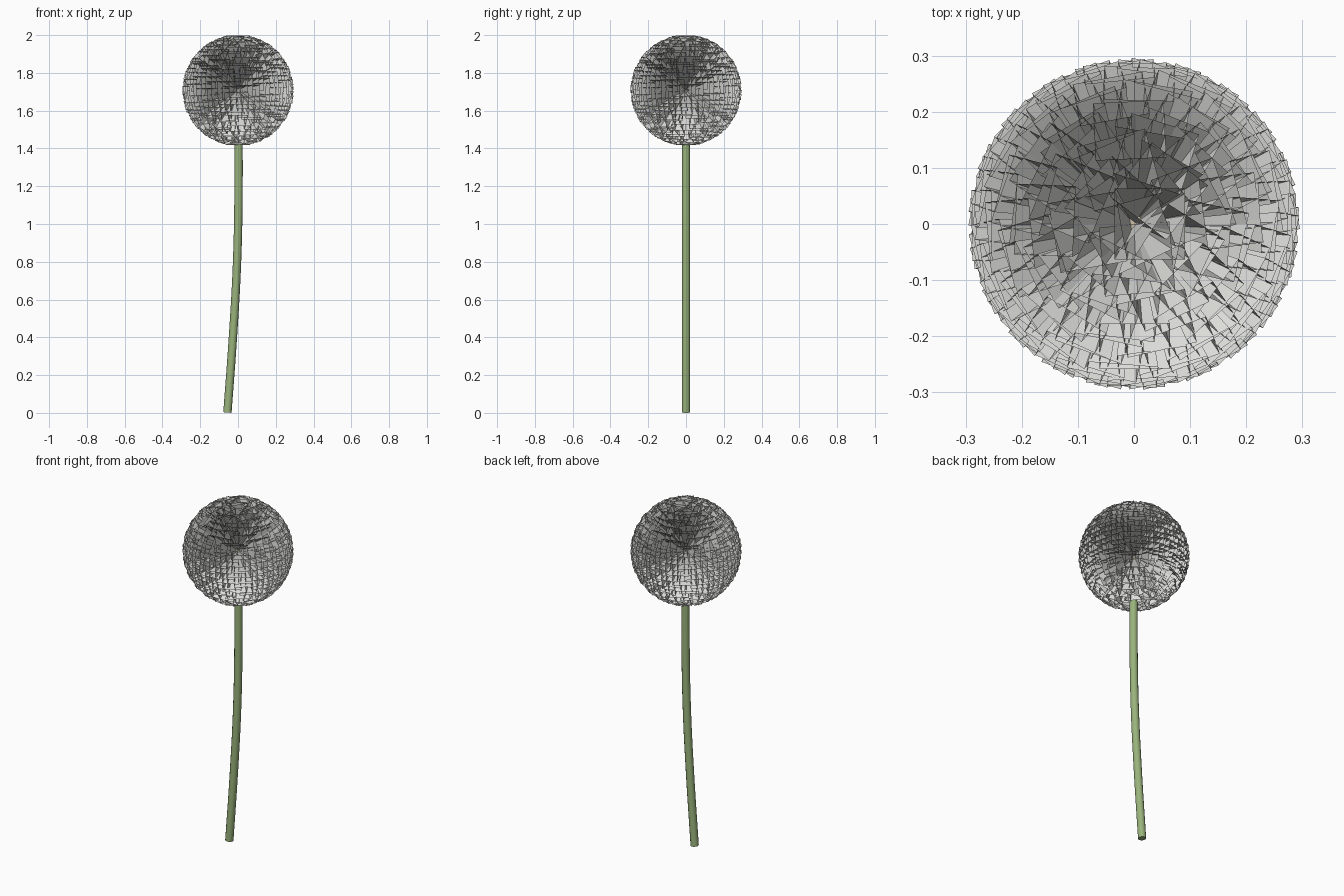
import bpy
import bmesh
import math
from mathutils import Vector, Matrix

cube = bpy.data.objects.get("Cube")
if cube:
    bpy.data.objects.remove(cube, do_unlink=True)

CENTER = Vector((0, 0, 1.708))
RADIUS = 0.296        # reach of the outer corners of the seeds
HALF_WIDTH = 0.063    # half the side of each open square tuft
SEEDS = 200


def material(name, color):
    mat = bpy.data.materials.new(name)
    mat.use_nodes = True
    mat.diffuse_color = (*color, 1)
    bsdf = mat.node_tree.nodes["Principled BSDF"]
    bsdf.inputs["Base Color"].default_value = (*color, 1)
    bsdf.inputs["Roughness"].default_value = 0.9
    return mat


def add_object(name, data, mat):
    obj = bpy.data.objects.new(name, data)
    bpy.context.collection.objects.link(obj)
    data.materials.append(mat)
    return obj


fluff_white = material("fluff white", (0.72, 0.72, 0.70))
core_beige = material("core beige", (0.60, 0.52, 0.38))
stem_green = material("stem green", (0.32, 0.45, 0.20))

# Stem: a round tube that leans at the foot and straightens under the head
curve = bpy.data.curves.new("stem", "CURVE")
curve.dimensions = "3D"
curve.bevel_depth = 0.022
curve.bevel_resolution = 4
curve.resolution_u = 5
curve.use_fill_caps = True
path = [(-0.056, 0.002), (-0.027, 0.4), (-0.005, 0.8), (0.003, 1.2), (0, 1.69)]
spline = curve.splines.new("BEZIER")
spline.bezier_points.add(len(path) - 1)
for point, (x, z) in zip(spline.bezier_points, path):
    point.co = (x, 0, z)
    point.handle_left_type = point.handle_right_type = "AUTO"
add_object("stem", curve, stem_green)

# Core: the small ball that carries the seeds
bm = bmesh.new()
bmesh.ops.create_uvsphere(bm, u_segments=24, v_segments=16, radius=0.075,
                          matrix=Matrix.Translation(CENTER))
for face in bm.faces:
    face.smooth = True
mesh = bpy.data.meshes.new("seed_core")
bm.to_mesh(mesh)
bm.free()
add_object("seed_core", mesh, core_beige)

# Seed head: open four-sided cones spread evenly around the core, tips inward
bm = bmesh.new()
height = math.sqrt(RADIUS ** 2 - 2 * HALF_WIDTH ** 2)
golden = math.pi * (3 - math.sqrt(5))
for i in range(SEEDS):
    z = 1 - (2 * i + 1) / SEEDS
    ring = math.sqrt(1 - z * z)
    direction = Vector((ring * math.cos(i * golden), ring * math.sin(i * golden), z))
    turn = direction.to_track_quat("Z", "Y")
    tip = bm.verts.new(CENTER)
    rim = [bm.verts.new(CENTER + turn @ Vector((sx * HALF_WIDTH, sy * HALF_WIDTH, height)))
           for sx, sy in ((-1, -1), (1, -1), (1, 1), (-1, 1))]
    for a, b in zip(rim, rim[1:] + rim[:1]):
        bm.faces.new((tip, b, a))
mesh = bpy.data.meshes.new("seed_tufts")
bm.to_mesh(mesh)
bm.free()
add_object("seed_tufts", mesh, fluff_white)
